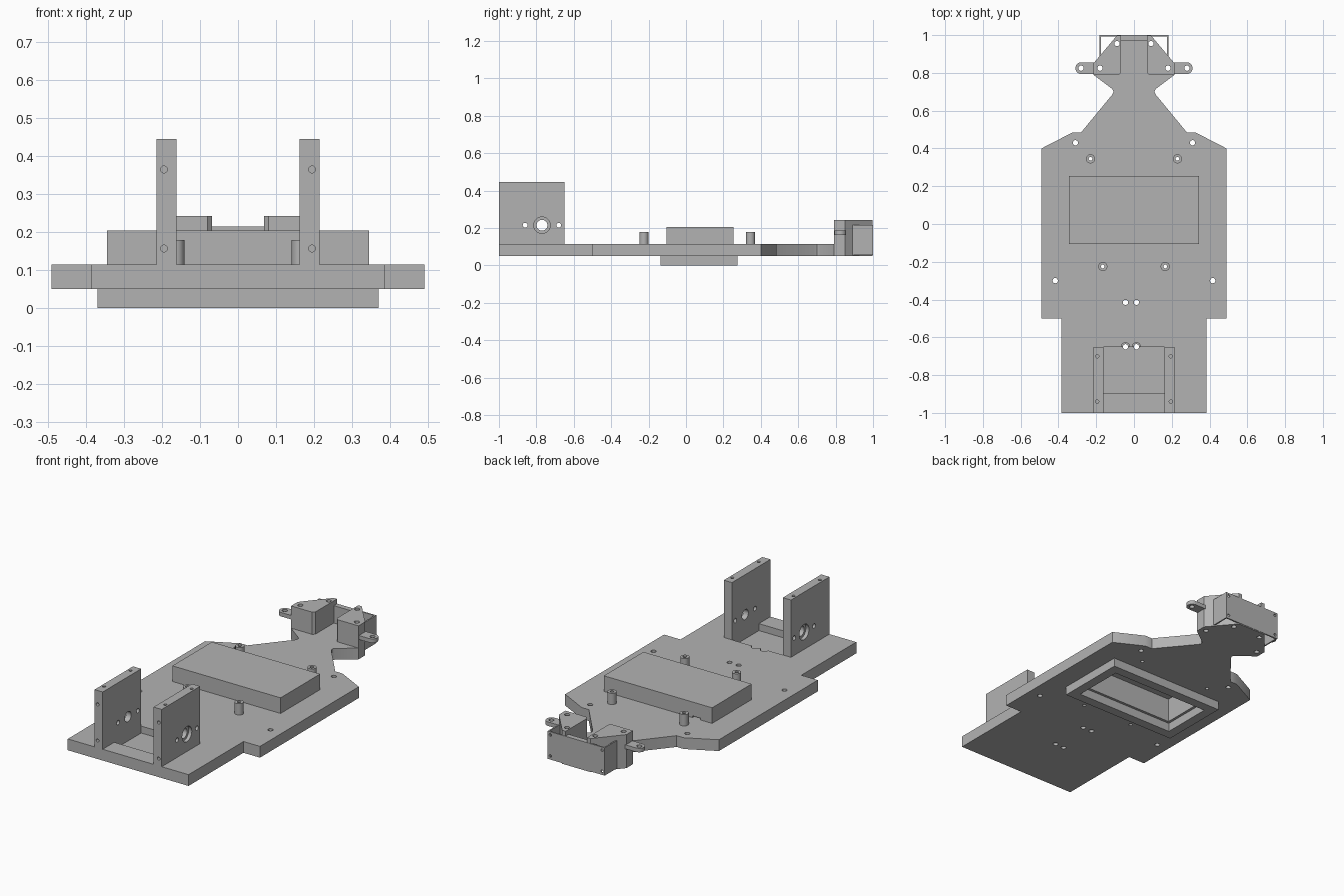
import bpy, bmesh, math
from mathutils import Matrix, Vector

if "Cube" in bpy.data.objects:
    bpy.data.objects.remove(bpy.data.objects["Cube"])

grey = bpy.data.materials.new("plain_grey")
grey.use_nodes = True
grey.diffuse_color = (0.45, 0.45, 0.45, 1)
grey.node_tree.nodes["Principled BSDF"].inputs["Base Color"].default_value = (0.45, 0.45, 0.45, 1)

BASE, DECK = 0.05, 0.115


def finish(name, bm):
    bmesh.ops.recalc_face_normals(bm, faces=bm.faces)
    mesh = bpy.data.meshes.new(name)
    bm.to_mesh(mesh)
    bm.free()
    mesh.materials.append(grey)
    obj = bpy.data.objects.new(name, mesh)
    bpy.context.collection.objects.link(obj)
    return obj


def prism(name, points, z0, z1):
    """Extrude an outline upwards."""
    bm = bmesh.new()
    face = bm.faces.new([bm.verts.new((x, y, z0)) for x, y in points])
    out = bmesh.ops.extrude_face_region(bm, geom=[face])
    top = [v for v in out["geom"] if isinstance(v, bmesh.types.BMVert)]
    bmesh.ops.translate(bm, verts=top, vec=(0, 0, z1 - z0))
    return finish(name, bm)


def block(name, x0, x1, y0, y1, z0, z1):
    return prism(name, [(x0, y0), (x1, y0), (x1, y1), (x0, y1)], z0, z1)


def rod(name, centre, radius, length, axis="Z", sides=24):
    bm = bmesh.new()
    bmesh.ops.create_cone(bm, cap_ends=True, segments=sides, radius1=radius,
                          radius2=radius, depth=length)
    turn = {"Z": Matrix(), "X": Matrix.Rotation(math.pi / 2, 4, "Y"),
            "Y": Matrix.Rotation(math.pi / 2, 4, "X")}[axis]
    bm.transform(Matrix.Translation(Vector(centre)) @ turn)
    return finish(name, bm)


def hole(x, y, z, radius, length=1, axis="Z"):
    return rod("cutter", (x, y, z), radius, length, axis)


def cut(obj, cutters):
    """Subtract each cutter, bake the result and drop the cutters."""
    for c in cutters:
        c.hide_render = True
        mod = obj.modifiers.new("cut", "BOOLEAN")
        mod.operation, mod.solver, mod.object = "DIFFERENCE", "EXACT", c
    bpy.context.view_layer.update()
    graph = bpy.context.evaluated_depsgraph_get()
    mesh = bpy.data.meshes.new_from_object(obj.evaluated_get(graph))
    obj.modifiers.clear()
    obj.data = mesh
    for c in cutters:
        bpy.data.objects.remove(c)


def smooth(obj):
    bpy.ops.object.select_all(action="DESELECT")
    obj.select_set(True)
    bpy.context.view_layer.objects.active = obj
    bpy.ops.object.shade_smooth_by_angle(angle=math.radians(30))


def cavity(z0, z1, grow=0.0):
    return block("cutter", -0.3 - grow, 0.3 + grow, -0.065 - grow, 0.205 + grow, z0, z1)


standoffs = [(s * x, y) for s in (-1, 1) for x, y in ((0.23, 0.345), (0.165, -0.225))]

# Chassis plate: half outline mirrored across the centre line
half = [(0.385, -1), (0.385, -0.5), (0.49, -0.5), (0.49, 0.4), (0.325, 0.485),
        (0.28, 0.485), (0.115, 0.685), (0.108, 0.7), (0.115, 0.715),
        (0.215, 0.79), (0.215, 0.85), (0.09, 0.998)]
plate = prism("chassis_plate", half + [(-x, y) for x, y in reversed(half)], BASE, DECK)
cutters = [cavity(0, 0.3), block("cutter", -0.162, 0.162, -0.895, -0.65, 0.075, 0.3)]
for s in (-1, 1):
    for x, y in ((0.31, 0.43), (0.417, -0.3), (0.18, 0.825), (0.09, 0.955)):
        cutters.append(hole(s * x, y, 0, 0.014))
    x = -0.016 + s * 0.029
    cutters += [hole(x, -0.415, 0, 0.014), hole(x, -0.65, 0, 0.014),
                hole(x, -0.65, 0.185, 0.022, 0.2)]
cutters += [hole(x, y, 0, 0.01) for x, y in standoffs]
cut(plate, cutters)
smooth(plate)

# Hollow central housing and the rim below it
housing = block("central_housing", -0.345, 0.345, -0.105, 0.255, DECK, 0.205)
cut(housing, [cavity(0, 0.19), block("cutter", -0.27, -0.22, 0.18, 0.3, 0.1, 0.125)])
rim = block("lower_rim", -0.37, 0.37, -0.135, 0.275, 0, BASE)
cut(rim, [cavity(-0.1, 0.1, 0.015)])

# Standoffs on the deck
for x, y in standoffs:
    post = rod("standoff", (x, y, 0.147), 0.024, 0.066)
    cut(post, [hole(x, y, 0, 0.01)])
    smooth(post)

for s, side in ((-1, "right"), (1, "left")):
    # Upright motor bracket with stepped shaft hole and screw holes
    bracket = block(side + "_bracket", s * 0.162, s * 0.214, -1, -0.65, DECK, 0.445)
    cutters = [hole(s * 0.188, -0.77, 0.215, 0.029, 0.2, "X"),
               hole(s * 0.214, -0.77, 0.215, 0.044, 0.04, "X")]
    cutters += [hole(s * 0.188, y, 0.215, 0.013, 0.2, "X") for y in (-0.86, -0.68)]
    cutters += [hole(s * 0.195, -1, z, 0.009, 0.1, "Y") for z in (0.157, 0.365)]
    cutters += [hole(s * 0.195, y, 0.445, 0.009, 0.1) for y in (-0.94, -0.7)]
    cut(bracket, cutters)
    smooth(bracket)

    # Rear mounting block with a slanted outer corner
    outline = [(0.08, 0.79), (0.215, 0.79), (0.215, 0.85), (0.09, 0.998),
               (0.068, 0.998), (0.068, 0.802)]
    mount = prism(side + "_rear_mount", [(s * x, y) for x, y in outline], DECK, 0.243)
    cut(mount, [hole(s * 0.18, 0.825, 0, 0.014), hole(s * 0.09, 0.955, 0, 0.014)])
    smooth(mount)

    # Rounded ear beside the block
    arc = [math.pi * (i / 12 - 0.5) for i in range(13)]
    outline = [(0.21, 0.856), (0.21, 0.794)]
    outline += [(0.279 + 0.031 * math.cos(a), 0.825 + 0.031 * math.sin(a)) for a in arc]
    ear = prism(side + "_ear", [(s * x, y) for x, y in outline], 0.163, 0.186)
    cut(ear, [hole(s * 0.28, 0.825, 0, 0.014)])
    smooth(ear)

    # Thin side wall of the rear box
    block(side + "_box_wall", s * 0.174, s * 0.182, 0.885, 0.995, 0.055, 0.215)

# Rear panel with corner screw holes, thicker between the blocks
panel = block("rear_panel", -0.182, 0.182, 0.992, 1, 0.055, 0.215)
cut(panel, [hole(s * 0.165, 1, z, 0.008, 0.1, "Y") for s in (-1, 1) for z in (0.075, 0.197)])
smooth(panel)
block("panel_backing", -0.068, 0.068, 0.97, 0.993, DECK, 0.215)
